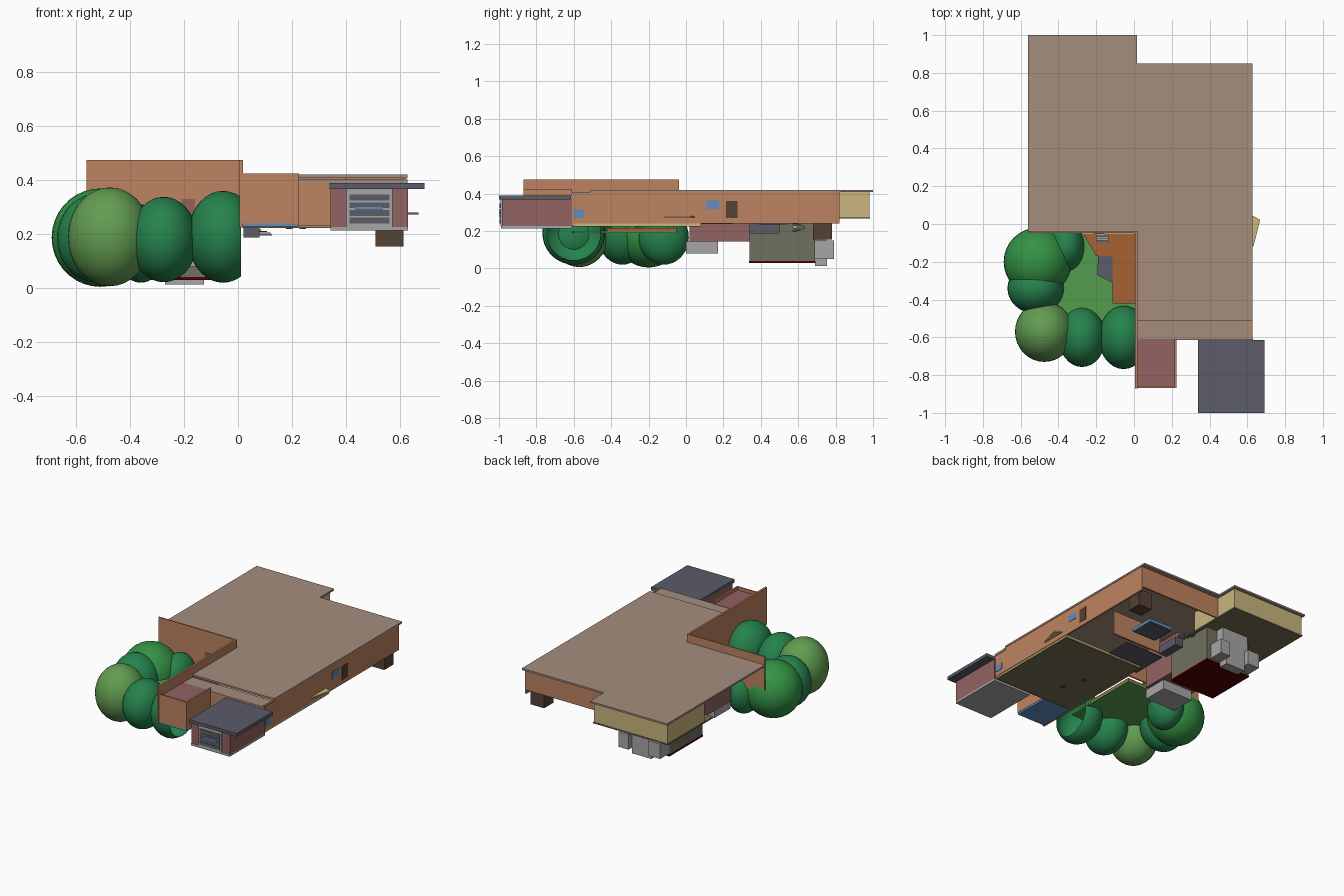
import bpy, bmesh, math
from mathutils import Vector

if "Cube" in bpy.data.objects:
    bpy.data.objects.remove(bpy.data.objects["Cube"])

MATS = {}
def mat(name, r, g, b):
    m = bpy.data.materials.new(name)
    m.diffuse_color = tuple((c / 255) ** 2.2 for c in (r, g, b)) + (1,)
    m.use_nodes = True
    m.node_tree.nodes["Principled BSDF"].inputs["Base Color"].default_value = m.diffuse_color
    MATS[name] = m

mat("roof", 165, 140, 125); mat("brick", 188, 130, 96); mat("tan", 200, 180, 125)
mat("olive", 118, 110, 82); mat("maroon", 145, 98, 98); mat("slate", 92, 92, 105)
mat("blue", 95, 140, 190); mat("dark_brown", 85, 68, 56); mat("grey", 165, 165, 165)
mat("red", 80, 5, 8); mat("deck", 165, 98, 55); mat("lawn", 85, 155, 80)
mat("leaf_dark", 42, 130, 78); mat("leaf_mid", 55, 145, 70); mat("leaf_light", 98, 155, 82)
mat("sage", 112, 112, 96)

def finish(name, bm, m):
    bmesh.ops.recalc_face_normals(bm, faces=bm.faces)
    me = bpy.data.meshes.new(name)
    bm.to_mesh(me); bm.free()
    o = bpy.data.objects.new(name, me)
    bpy.context.collection.objects.link(o)
    me.materials.append(MATS[m])
    return o

def box(name, m, x0, x1, y0, y1, z0, z1):
    bm = bmesh.new()
    bmesh.ops.create_cube(bm, size=1)
    for v in bm.verts:
        v.co = ((x0 + x1) / 2 + v.co.x * (x1 - x0), (y0 + y1) / 2 + v.co.y * (y1 - y0),
                (z0 + z1) / 2 + v.co.z * (z1 - z0))
    return finish(name, bm, m)

def plate(name, m, pts, z0, z1):
    bm = bmesh.new()
    f = bm.faces.new([bm.verts.new((x, y, z0)) for x, y in pts])
    r = bmesh.ops.extrude_face_region(bm, geom=[f])
    for v in r["geom"]:
        if isinstance(v, bmesh.types.BMVert):
            v.co.z = z1
    return finish(name, bm, m)

def tree(name, m, c, r, clip=None):
    bm = bmesh.new()
    bmesh.ops.create_uvsphere(bm, u_segments=32, v_segments=18, radius=1)
    for v in bm.verts:
        v.co = Vector(c) + Vector((v.co.x * r[0], v.co.y * r[1], v.co.z * r[2]))
    for f in bm.faces:
        f.smooth = True
    if clip is not None:
        bmesh.ops.bisect_plane(bm, geom=bm.verts[:] + bm.edges[:] + bm.faces[:],
                               plane_co=(clip, 0, 0), plane_no=(1, 0, 0), clear_outer=True)
    finish(name, bm, m)

# Main roof, with a slightly lower front strip
plate("main_roof", "roof", [(-.56, -.04), (.015, -.04), (.015, -.51), (.627, -.51), (.627, .85),
                            (.015, .85), (.015, 1), (-.56, 1)], .408, .42)
box("front_roof_strip", "roof", .015, .627, -.615, -.51, .39, .403)

# Tall parapet walls around the garden
box("parapet_side", "brick", .005, .018, -.87, -.04, .225, .475)
box("parapet_back", "brick", -.56, .018, -.047, -.037, .225, .475)

# Outer walls
box("right_wall", "brick", .613, .624, -.61, .82, .24, .408)
box("front_wall", "brick", .018, .624, -.615, -.603, .23, .402)
box("back_wall", "brick", 0, .624, .81, .82, .265, .408)
box("inner_wall", "brick", .02, .4, .27, .28, .245, .408)

# Rear tan room
box("rear_room", "tan", -.55, .0, .59, .98, .275, .408)
box("rear_room_floor", "olive", -.553, .003, .5, .983, .267, .276)

# Main floor slab with underside and two recessed lights
box("main_floor", "tan", .015, .62, -.605, .08, .228, .243)
box("main_floor_underside", "olive", .017, .618, -.603, .078, .223, .229)
for i, (x, y) in enumerate(((.24, -.41), (.19, -.26))):
    box(f"floor_light_{i}", "dark_brown", x - .012, x + .012, y - .012, y + .012, .219, .224)
box("grey_floor_panel", "slate", -.02, .27, .0, .25, .238, .245)

# Right wall openings
box("window_front", "blue", .62, .627, -.6, -.545, .27, .315)
box("window_middle", "blue", .62, .627, .11, .18, .317, .362)
box("side_door", "dark_brown", .62, .627, .215, .275, .27, .36)
plate("open_shutter", "tan", [(.625, .045), (.668, .022), (.632, -.12), (.625, -.12)], .272, .28)

# Front porch
box("porch_front_wall", "brick", .012, .226, -.868, -.858, .24, .425)
box("porch_right_wall", "brick", .215, .226, -.86, -.61, .24, .425)
box("porch_roof", "maroon", .018, .215, -.858, -.61, .395, .405)
box("porch_floor", "blue", .018, .224, -.864, -.61, .228, .24)

# Garage block
box("garage_body", "maroon", .342, .63, -.985, -.61, .226, .37)
box("garage_base", "grey", .342, .63, -.988, -.61, .213, .227)
box("garage_roof", "slate", .338, .69, -1, -.615, .368, .39)
box("garage_frame", "grey", .4, .572, -.992, -.98, .227, .368)
for i in range(4):
    z = .24 + i * .028
    box(f"garage_door_panel_{i}", "slate", .412, .56, -.996, -.988, z, z + .022)
box("garage_door_stripe", "blue", .435, .535, -.999, -.99, .291, .301)

# Lower rooms hanging below the roof
box("middle_room", "maroon", -.35, -.08, .02, .34, .145, .41)
box("lower_room", "sage", -.36, -.02, .34, .69, .04, .275)
box("lower_room_floor", "red", -.362, -.018, .338, .692, .03, .041)
box("stair_landing", "slate", .02, .08, .34, .5, .188, .245)

# Grey blocks beside the lower rooms
box("grey_step_wide", "grey", -.33, -.1, .0, .17, .08, .145)
box("grey_step_tall", "grey", -.27, -.15, .05, .105, .145, .235)
box("rear_block_centre", "grey", -.27, -.125, .69, .755, .013, .15)
box("rear_block_left", "grey", -.36, -.27, .69, .79, .05, .15)
box("rear_block_right", "grey", -.125, -.05, .69, .79, .05, .15)
box("rear_block_back", "grey", -.3, -.1, .69, .75, .14, .27)

# Hanging brown box and blue-rimmed table
box("hanging_box", "dark_brown", .51, .613, .68, .78, .155, .27)
box("table_rim", "blue", .15, .33, .38, .55, .24, .262)
box("table_underside", "slate", .16, .32, .39, .54, .234, .241)

# Spiral stair of fan-shaped treads
for i in range(9):
    a, b = math.radians(i * 22), math.radians(i * 22 + 20)
    c = (.06, .57)
    plate(f"spiral_tread_{i}", "grey",
          [c] + [(c[0] + .065 * math.cos(t), c[1] + .065 * math.sin(t)) for t in (a, b)],
          .195 + i * .006, .2 + i * .006)

# Garden: lawn, deck, paving and small steps
plate("lawn", "lawn", [(-.55, -.05), (.005, -.05), (.005, -.6), (-.3, -.62), (-.5, -.55)], .19, .2)
plate("garden_deck", "deck", [(-.27, -.05), (.005, -.05), (.005, -.42), (-.115, -.42),
                              (-.115, -.17), (-.2, -.17)], .2, .215)
plate("paving", "slate", [(-.19, -.17), (-.115, -.17), (-.115, -.31), (-.195, -.27)], .2, .21)
for i in range(4):
    box(f"garden_step_{i}", "grey", -.2, -.135, -.1 + i * .012, -.09 + i * .012, .215, .225 + i * .01)
box("garden_door", "maroon", -.21, -.16, -.052, -.046, .225, .33)

# Round trees
tree("tree_back_left", "leaf_mid", (-.51, -.2, .187), (.18, .18, .182))
tree("tree_back", "leaf_dark", (-.36, -.12, .165), (.1, .135, .145))
tree("tree_left", "leaf_dark", (-.52, -.34, .185), (.15, .135, .165))
tree("tree_corner", "leaf_light", (-.475, -.57, .19), (.155, .16, .183))
tree("tree_front", "leaf_dark", (-.275, -.6, .18), (.125, .157, .158))
tree("tree_front_right", "leaf_dark", (-.055, -.6, .19), (.132, .168, .17), clip=.012)
